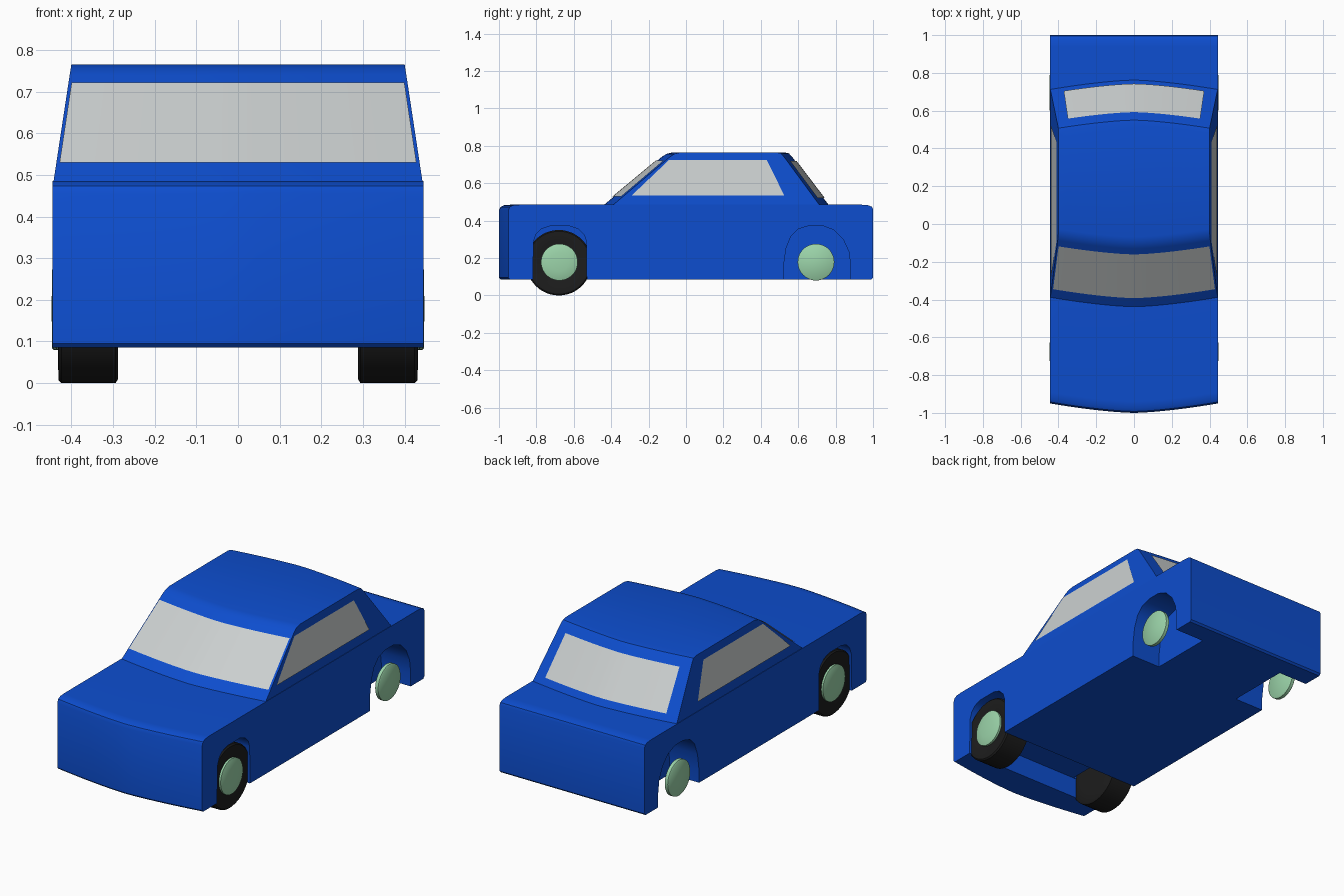
import bpy, bmesh, math

if "Cube" in bpy.data.objects:
    bpy.data.objects.remove(bpy.data.objects["Cube"])

def material(name, rgb):
    m = bpy.data.materials.new(name)
    m.diffuse_color = (*rgb, 1)
    m.use_nodes = True
    m.node_tree.nodes["Principled BSDF"].inputs["Base Color"].default_value = m.diffuse_color
    return m

BLUE = material("body blue", (0.004, 0.075, 0.62))
GLASS = material("pale grey glass", (0.60, 0.63, 0.63))
BLACK = material("tyre black", (0.012, 0.012, 0.012))
GREEN = material("pale green hub", (0.33, 0.66, 0.40))

def finish(bm, name, mat, angle=30):
    me = bpy.data.meshes.new(name)
    bm.to_mesh(me)
    bm.free()
    ob = bpy.data.objects.new(name, me)
    bpy.context.collection.objects.link(ob)
    me.materials.append(mat)
    smooth(ob, angle)
    return ob

def smooth(ob, angle=30):
    bpy.ops.object.select_all(action='DESELECT')
    ob.select_set(True)
    bpy.context.view_layer.objects.active = ob
    bpy.ops.object.shade_smooth_by_angle(angle=math.radians(angle))

def skin(name, rings, mat, angle=30):
    """Closed solid through a row of closed rings, capped at both ends."""
    bm = bmesh.new()
    rows = [[bm.verts.new(p) for p in r] for r in rings]
    n = len(rows[0])
    for a, b in zip(rows, rows[1:]):
        for i in range(n):
            j = (i + 1) % n
            bm.faces.new((a[i], a[j], b[j], b[i]))
    bm.faces.new(rows[0])
    bm.faces.new(rows[-1])
    bmesh.ops.recalc_face_normals(bm, faces=bm.faces)
    return finish(bm, name, mat, angle)

def sheet(name, rows, outward, mat):
    """Thin painted plate from a grid of points, facing the outward direction."""
    bm = bmesh.new()
    g = [[bm.verts.new(p) for p in r] for r in rows]
    for a, b in zip(g, g[1:]):
        for i in range(len(a) - 1):
            bm.faces.new((a[i], a[i + 1], b[i + 1], b[i]))
    bm.normal_update()
    for f in bm.faces:
        if f.normal.dot(outward) < 0:
            f.normal_flip()
    return finish(bm, name, mat)

def half_width(z):
    return 0.445 - 0.045 * max(0, z - 0.485) / 0.28

def bow(x):
    return 0.05 * abs(x / 0.445) ** 1.5

COLS = [i / 10 for i in range(-10, 11)]

def shell(name, profile):
    """profile: (y, z, bow sign), swept across the width."""
    rings = []
    for t in COLS:
        ring = []
        for y, z, s in profile:
            x = t * half_width(z)
            ring.append((x, y + s * bow(x), z))
        rings.append(ring)
    return skin(name, rings, BLUE)

# Lower body
body = shell("body", [
    (-0.99, 0.085, 1), (-1, 0.095, 1), (-1, 0.455, 1), (-0.992, 0.473, 1),
    (-0.975, 0.482, 1), (-0.94, 0.485, 1), (0.94, 0.485, 0), (0.975, 0.482, 0),
    (0.994, 0.474, 0), (1, 0.46, 0), (1, 0.095, 0), (0.99, 0.085, 0)])

# Wheel arches and the front underside channel
front_arch = [(-0.82, 0.05), (-0.815, 0.29), (-0.80, 0.33), (-0.775, 0.355), (-0.73, 0.37),
              (-0.62, 0.37), (-0.575, 0.355), (-0.545, 0.325), (-0.533, 0.29), (-0.53, 0.05)]
rear_arch = [(0.52, 0.05), (0.522, 0.16), (0.535, 0.25), (0.56, 0.315), (0.60, 0.355), (0.66, 0.373),
             (0.73, 0.373), (0.79, 0.35), (0.84, 0.30), (0.87, 0.235), (0.88, 0.16), (0.88, 0.05)]
channel = [(-0.82, 0.05), (-0.82, 0.2), (-0.53, 0.2), (-0.53, 0.05)]
cutters = []
for pts, spans in ((front_arch, ((0.27, 0.6), (-0.6, -0.27))),
                   (rear_arch, ((0.265, 0.6), (-0.6, -0.265))),
                   (channel, ((-0.35, 0.35),))):
    for span in spans:
        c = skin("arch_cutter", [[(x, y, z) for y, z in pts] for x in span], BLUE)
        c.hide_render = True
        cutters.append(c)
        mod = body.modifiers.new("arch", 'BOOLEAN')
        mod.operation = 'DIFFERENCE'
        mod.solver = 'EXACT'
        mod.object = c
dg = bpy.context.evaluated_depsgraph_get()
cut_mesh = bpy.data.meshes.new_from_object(body.evaluated_get(dg))
body.modifiers.clear()
body.data = cut_mesh
for c in cutters:
    bpy.data.objects.remove(c)
body.data.materials.clear()
body.data.materials.append(BLUE)
smooth(body)

# Cabin
def screen_y(z):
    return -0.438 + (z - 0.485) * 1.205

def rear_y(z):
    return 0.762 - (z - 0.485) / 1.316

shell("cabin", [
    (screen_y(0.47), 0.47, 1), (screen_y(0.74), 0.74, 1), (-0.105, 0.757, 1), (-0.07, 0.765, 1),
    (0.525, 0.765, -1), (0.55, 0.76, -1), (rear_y(0.74), 0.74, -1), (rear_y(0.47), 0.47, -1)])

# Front and rear windows
sheet("windscreen",
      [[(t * (half_width(z) - m), screen_y(z) + bow(t * (half_width(z) - m)) - 0.005, z + 0.003) for t in COLS]
       for z, m in ((0.527, 0.010), (0.719, 0.008))], (0, -1, 0.5), GLASS)
sheet("rear_window",
      [[(t * w, rear_y(z) - bow(t * w) + 0.005, z + 0.003) for t in COLS]
       for z, w in ((0.517, 0.372), (0.715, 0.35))], (0, 1, 0.5), GLASS)

# Side windows
for s, side in ((1, "right"), (-1, "left")):
    sheet(side + "_side_window",
          [[(s * (half_width(z) + 0.003), y, z) for y in ys]
           for z, ys in ((0.535, (-0.29, 0.525)), (0.725, (-0.09, 0.432)))], (s, 0, 0), GLASS)

# Wheels: tyres at the front only, hubs on all four corners
def turned(name, profile, s, y, z, mat):
    rings = [[(s * x, y + r * math.cos(a), z + r * math.sin(a))
              for a in (k * math.tau / 48 for k in range(48))] for r, x in profile]
    return skin(name, rings, mat, 40)

TYRE = [(0.10, 0.29), (0.165, 0.288), (0.175, 0.294), (0.175, 0.424),
        (0.168, 0.431), (0.12, 0.432), (0.10, 0.425)]
HUB = [(0.09, 0.415), (0.098, 0.42), (0.098, 0.436), (0.08, 0.442), (0.05, 0.446), (0.015, 0.448)]
REAR_HUB = [(0.09, 0.42), (0.098, 0.425), (0.098, 0.443), (0.093, 0.447)]
for s, side in ((1, "right"), (-1, "left")):
    turned("front_tyre_" + side, TYRE, s, -0.68, 0.175, BLACK)
    turned("front_hub_" + side, HUB, s, -0.677, 0.178, GREEN)
    turned("rear_hub_" + side, REAR_HUB, s, 0.695, 0.178, GREEN)
